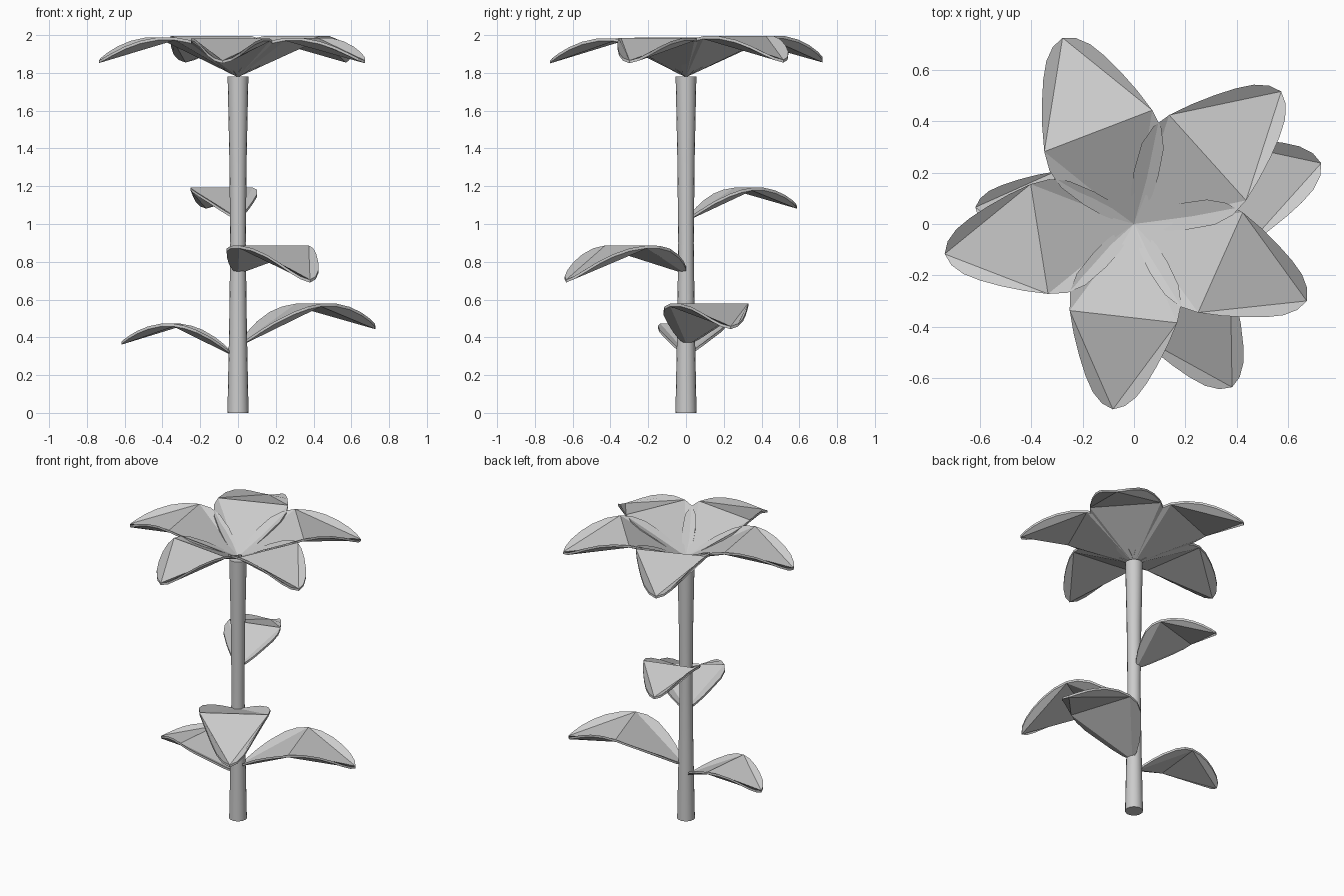
import bpy, bmesh, math
from mathutils import Vector, Matrix

if "Cube" in bpy.data.objects:
    bpy.data.objects.remove(bpy.data.objects["Cube"])

# half-outline of a blade: (fraction along length, half width / length)
OUTLINE = [(0.04, 0.07), (0.1, 0.135), (0.18, 0.20), (0.3, 0.275), (0.4, 0.3), (0.5, 0.29),
           (0.62, 0.255), (0.74, 0.21), (0.84, 0.165), (0.92, 0.118), (0.975, 0.062)]
MID = 5          # outline point where the folds meet
THICK = 0.015


def blade(name, angle, z, length, rise=0.95, bend=0.85, start=0.0):
    """Thin folded petal or leaf, arching outwards from the stem."""
    bm = bmesh.new()
    span = length - start

    def vert(t, w):
        return bm.verts.new((start + span * t, w * span,
                             span * (rise * t - bend * t * t) + THICK / 2))

    base, tip = vert(0, 0), vert(1, 0)
    left = [vert(t, w) for t, w in OUTLINE]
    right = [vert(t, -w) for t, w in OUTLINE]
    # two large triangles sharing the cross fold, plus four curved side panels
    bm.faces.new((base, right[MID], left[MID]))
    bm.faces.new((tip, left[MID], right[MID]))
    bm.faces.new([base] + right[:MID + 1])
    bm.faces.new(right[MID:] + [tip])
    bm.faces.new(([base] + left[:MID + 1])[::-1])
    bm.faces.new((left[MID:] + [tip])[::-1])
    # thickness
    ext = bmesh.ops.extrude_face_region(bm, geom=bm.faces[:], use_keep_orig=True)
    low = [g for g in ext["geom"] if isinstance(g, bmesh.types.BMVert)]
    bmesh.ops.translate(bm, verts=low, vec=(0, 0, -THICK))
    bmesh.ops.recalc_face_normals(bm, faces=bm.faces[:])
    bm.transform(Matrix.Translation((0, 0, z)) @ Matrix.Rotation(math.radians(angle), 4, 'Z'))
    return finish(name, bm)


def finish(name, bm):
    me = bpy.data.meshes.new(name)
    bm.to_mesh(me)
    bm.free()
    ob = bpy.data.objects.new(name, me)
    bpy.context.collection.objects.link(ob)
    return ob


# stem: round, slightly narrower at the middle
bm = bmesh.new()
SIDES = 16
rings = []
for z, r in [(0, 0.056), (0.45, 0.047), (0.9, 0.041), (1.35, 0.046), (1.78, 0.055)]:
    rings.append([bm.verts.new((r * math.cos(2 * math.pi * i / SIDES),
                                r * math.sin(2 * math.pi * i / SIDES), z)) for i in range(SIDES)])
for a, b in zip(rings, rings[1:]):
    for i in range(SIDES):
        j = (i + 1) % SIDES
        bm.faces.new((a[i], a[j], b[j], b[i]))
bm.faces.new(rings[0][::-1])
bm.faces.new(rings[-1])
stem = finish("stem", bm)
bpy.context.view_layer.objects.active = stem
stem.select_set(True)
bpy.ops.object.shade_smooth_by_angle(angle=math.radians(40))

# flower petals
for i, (ang, length) in enumerate([(111, 0.775), (42, 0.77), (-24, 0.735), (-96.5, 0.725), (189, 0.745)]):
    blade(f"petal_{i + 1}", ang, 1.785, length)

# leaves up the stem
blade("leaf_left", 174, 0.31, 0.62, start=0.03)
blade("leaf_right", 18, 0.365, 0.765, rise=0.99, bend=0.875, start=0.02)
blade("leaf_front", -59, 0.742, 0.74, rise=0.8, bend=0.86, start=0.0)
blade("leaf_back", 106, 1.03, 0.61, start=0.02)
